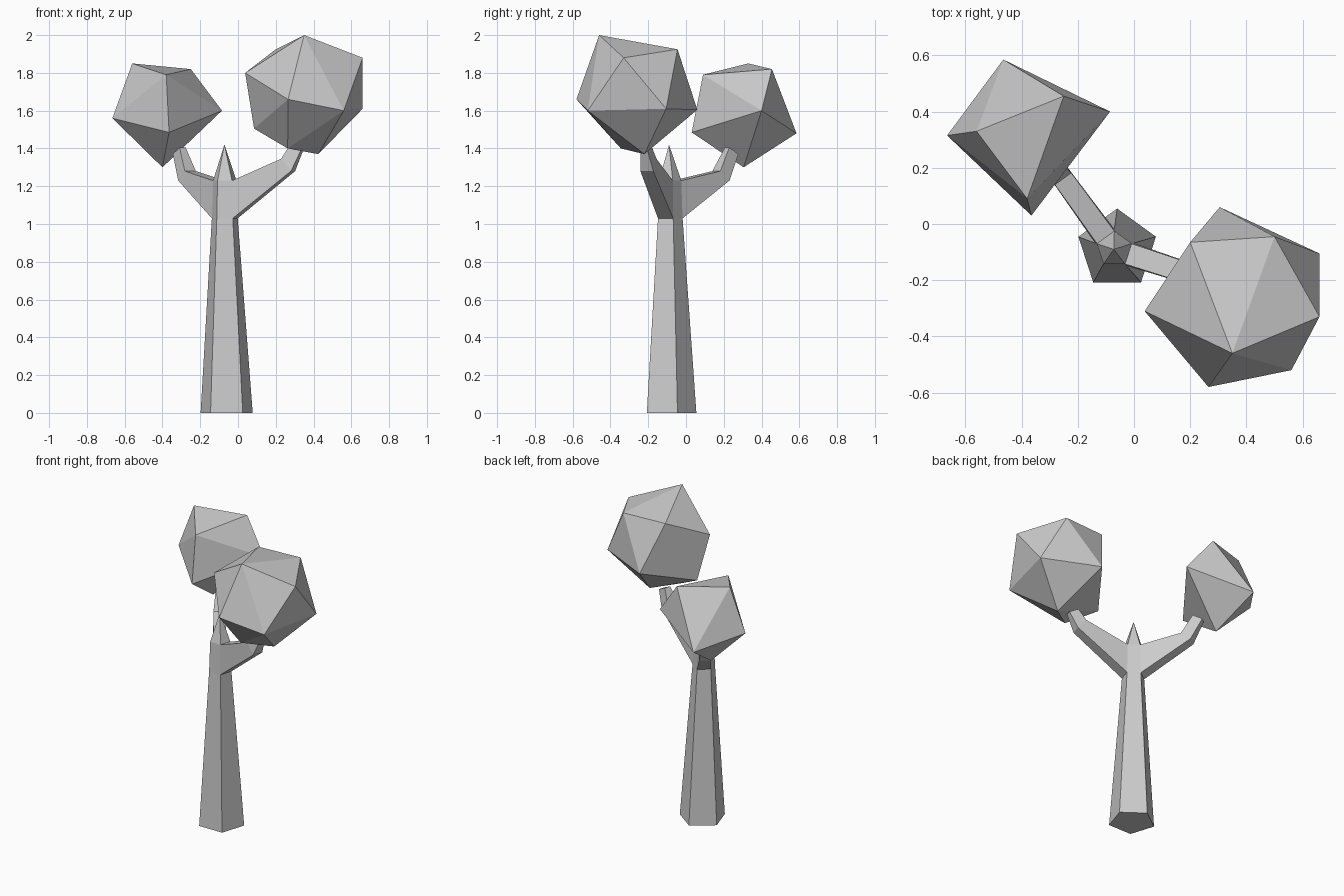
import bpy, bmesh
from math import cos, sin, radians
from mathutils import Vector

if "Cube" in bpy.data.objects:
    bpy.data.objects.remove(bpy.data.objects["Cube"])


def finish(bm, name):
    bmesh.ops.recalc_face_normals(bm, faces=bm.faces[:])
    mesh = bpy.data.meshes.new(name)
    bm.to_mesh(mesh)
    bm.free()
    bpy.context.collection.objects.link(bpy.data.objects.new(name, mesh))


def bridge(bm, a, b, skip=()):
    n = len(a)
    for i in range(n):
        if i not in skip:
            bm.faces.new((a[i], a[(i + 1) % n], b[(i + 1) % n], b[i]))


# Five-sided tapered trunk with a pointed top
bm = bmesh.new()
rings = []
for cx, cy, r, z in ((-.06, -.09, .145, 0), (-.07, -.09, .072, 1.03), (-.07, -.09, .065, 1.23)):
    rings.append([bm.verts.new((cx + r * cos(radians(90 + 72 * k)),
                                cy + r * sin(radians(90 + 72 * k)), z)) for k in range(5)])
base, fork, collar = rings
bm.faces.new(base)
bridge(bm, base, fork)
bridge(bm, fork, collar, skip=(0, 3))
apex = bm.verts.new((-.072, -.09, 1.42))
for i in range(5):
    bm.faces.new((collar[i], collar[(i + 1) % 5], apex))


# Four-sided branches growing out of two trunk sides
# section: lower reach, lower z, upper reach, upper z, half width
def branch(side, sections):
    a = radians(126 + 72 * side)
    out, across = Vector((cos(a), sin(a), 0)), Vector((-sin(a), cos(a), 0))
    origin = Vector((-.07, -.09, 0))
    j = (side + 1) % 5
    prev = [fork[side], fork[j], collar[j], collar[side]]
    for sl, zl, su, zu, w in sections:
        ring = [bm.verts.new(origin + out * s + across * t + Vector((0, 0, z)))
                for s, z, t in ((sl, zl, -w), (sl, zl, w), (su, zu, w), (su, zu, -w))]
        bridge(bm, prev, ring)
        prev = ring
    bm.faces.new(prev)


branch(0, ((.37, 1.23, .31, 1.28, .036), (.44, 1.37, .38, 1.405, .02)))
branch(3, ((.38, 1.28, .325, 1.345, .036), (.43, 1.39, .37, 1.42, .02)))
finish(bm, "trunk_and_branches")


# Faceted foliage clumps, each the hull of a few corner points
def clump(name, points):
    b = bmesh.new()
    for p in points:
        b.verts.new(p)
    bmesh.ops.convex_hull(b, input=b.verts[:])
    finish(b, name)


clump("foliage_right", (
    (.35, -.46, 2), (.2, -.065, 1.925), (.5, -.045, 1.925), (.66, -.33, 1.88),
    (.56, -.52, 1.6), (.265, -.58, 1.66), (.038, -.31, 1.8), (.66, -.105, 1.61),
    (.305, .06, 1.605), (.085, -.24, 1.505), (.263, -.345, 1.4), (.425, -.22, 1.37)))
clump("foliage_left", (
    (-.56, .33, 1.85), (-.25, .455, 1.82), (-.38, .09, 1.79), (-.085, .4, 1.6),
    (-.665, .315, 1.56), (-.365, .03, 1.485), (-.465, .585, 1.48), (-.4, .305, 1.3)))
